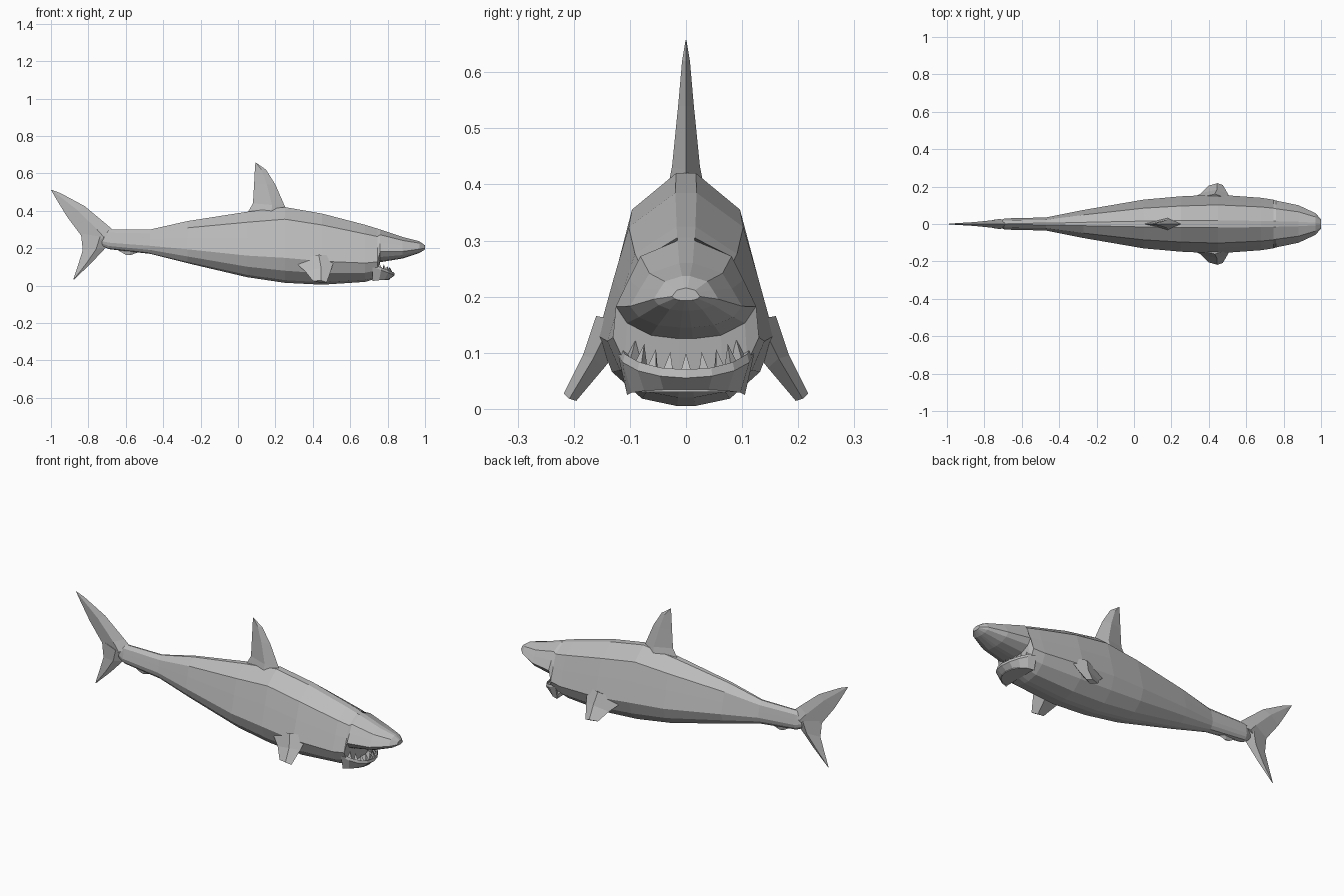
import bpy, bmesh
from math import sin, cos, pi
from mathutils import Vector

if "Cube" in bpy.data.objects:
    bpy.data.objects.remove(bpy.data.objects["Cube"], do_unlink=True)

# One grey skin for the whole animal
GREY = (0.5, 0.5, 0.5, 1)
skin = bpy.data.materials.new("grey skin")
skin.use_nodes = True
skin.diffuse_color = GREY
skin.node_tree.nodes["Principled BSDF"].inputs["Base Color"].default_value = GREY


def finish(name, bm):
    bmesh.ops.recalc_face_normals(bm, faces=bm.faces)
    mesh = bpy.data.meshes.new(name)
    bm.to_mesh(mesh)
    bm.free()
    mesh.materials.append(skin)
    obj = bpy.data.objects.new(name, mesh)
    bpy.context.collection.objects.link(obj)
    return obj


def loft(name, rings):
    """Skin a list of equal-length rings and cap both ends."""
    bm = bmesh.new()
    rows = [[bm.verts.new(p) for p in ring] for ring in rings]
    n = len(rows[0])
    for a, b in zip(rows, rows[1:]):
        for i in range(n):
            j = (i + 1) % n
            bm.faces.new((a[i], a[j], b[j], b[i]))
    bm.faces.new(rows[0])
    bm.faces.new(rows[-1])
    return finish(name, bm)


def fin(name, stations, normal=(0, 1, 0)):
    """Diamond-section fin from (leading point, trailing point, half thickness)."""
    rings = []
    for lead, trail, t in stations:
        a, b = Vector(lead), Vector(trail)
        mid, off = a.lerp(b, 0.4), Vector(normal) * t
        rings.append([a, mid + off, b, mid - off])
    return loft(name, rings)


# Body: half section as (width share, height share), mirrored across y
HALF = [(0.12, 1), (0.65, 0.84), (0.82, 0.6), (1, 0.33), (0.84, 0.16), (0.5, 0.035), (0.1, 0)]
SECTION = HALF + [(-w, h) for w, h in reversed(HALF)]
# x, bottom, top, half width
STATIONS = [
    (-0.74, 0.22, 0.28, 0.01), (-0.69, 0.195, 0.30, 0.03), (-0.47, 0.17, 0.30, 0.035),
    (-0.27, 0.12, 0.345, 0.075), (0.05, 0.045, 0.395, 0.13), (0.25, 0.015, 0.42, 0.148),
    (0.45, 0.005, 0.385, 0.157), (0.68, 0.02, 0.325, 0.14), (0.745, 0.04, 0.305, 0.13),
    (0.76, 0.125, 0.30, 0.125), (0.88, 0.145, 0.26, 0.1), (0.97, 0.175, 0.237, 0.058),
    (1.0, 0.193, 0.215, 0.025),
]
loft("body", [[(x, w * sw, lo + (hi - lo) * sh) for sw, sh in SECTION]
              for x, lo, hi, w in STATIONS])

# Lower jaw: a curved rim around the open mouth, with a floor
rim, inner = [], []
for i in range(9):
    a = -pi / 2 + pi * i / 8
    c, s = cos(a), sin(a)
    top = 0.115 - 0.045 * c
    rim.append([(0.72 + 0.09 * c, 0.105 * s, 0.025 + 0.01 * c),
                (0.72 + 0.118 * c, 0.122 * s, top - 0.015),
                (0.72 + 0.115 * c, 0.118 * s, top),
                (0.72 + 0.085 * c, 0.092 * s, top - 0.015)])
    inner.append((0.72 + 0.09 * c, 0.1 * s))
loft("lower_jaw", rim)
loft("mouth_floor", [[(x, y, z) for x, y in inner] for z in (0.03, 0.05)])

# Teeth standing on the lower jaw
bm = bmesh.new()
for i in range(9):
    a = -1.2 + 0.3 * i
    c, s = cos(a), sin(a)
    z = 0.102 - 0.045 * c
    base = [bm.verts.new((0.72 + r * c - k * s, r * s + k * c, z))
            for r, k in ((0.112, -0.012), (0.112, 0.012), (0.088, 0))]
    tip = bm.verts.new((0.72 + 0.092 * c, 0.095 * s, z + 0.042))
    bm.faces.new(base)
    for j in range(3):
        bm.faces.new((base[j], base[(j + 1) % 3], tip))
finish("lower_teeth", bm)

# Dorsal fin
fin("dorsal_fin", [((0.27, 0, 0.39), (0.04, 0, 0.37), 0.035),
                   ((0.25, 0, 0.425), (0.08, 0, 0.44), 0.025),
                   ((0.2, 0, 0.54), (0.086, 0, 0.54), 0.014),
                   ((0.15, 0, 0.62), (0.09, 0, 0.62), 0.007),
                   ((0.1, 0, 0.655), (0.093, 0, 0.658), 0.001)])

# Tail lobes
fin("upper_tail_lobe", [((-0.66, 0, 0.29), (-0.80, 0, 0.21), 0.028),
                        ((-0.70, 0, 0.325), (-0.84, 0, 0.27), 0.02),
                        ((-0.82, 0, 0.425), (-0.915, 0, 0.37), 0.01),
                        ((-0.95, 0, 0.495), (-0.97, 0, 0.46), 0.004),
                        ((-0.99, 0, 0.51), (-1.0, 0, 0.512), 0.001)])
fin("lower_tail_lobe", [((-0.67, 0, 0.25), (-0.84, 0, 0.28), 0.025),
                        ((-0.71, 0, 0.20), (-0.83, 0, 0.19), 0.018),
                        ((-0.785, 0, 0.12), (-0.855, 0, 0.11), 0.008),
                        ((-0.877, 0, 0.032), (-0.88, 0, 0.034), 0.001)])

# Small fin under the tail stem
fin("anal_fin", [((-0.50, 0, 0.19), (-0.66, 0, 0.20), 0.012),
                 ((-0.57, 0, 0.165), (-0.60, 0, 0.165), 0.004)])

# Pectoral fins, short and angled down
for side, name in ((1, "left"), (-1, "right")):
    fin(name + "_pectoral_fin",
        [((0.52, side * 0.13, 0.16), (0.3, side * 0.13, 0.13), 0.035),
         ((0.5, side * 0.165, 0.09), (0.36, side * 0.165, 0.075), 0.022),
         ((0.475, side * 0.208, 0.018), (0.4, side * 0.205, 0.025), 0.013)],
        (0, side * 0.86, 0.5))
